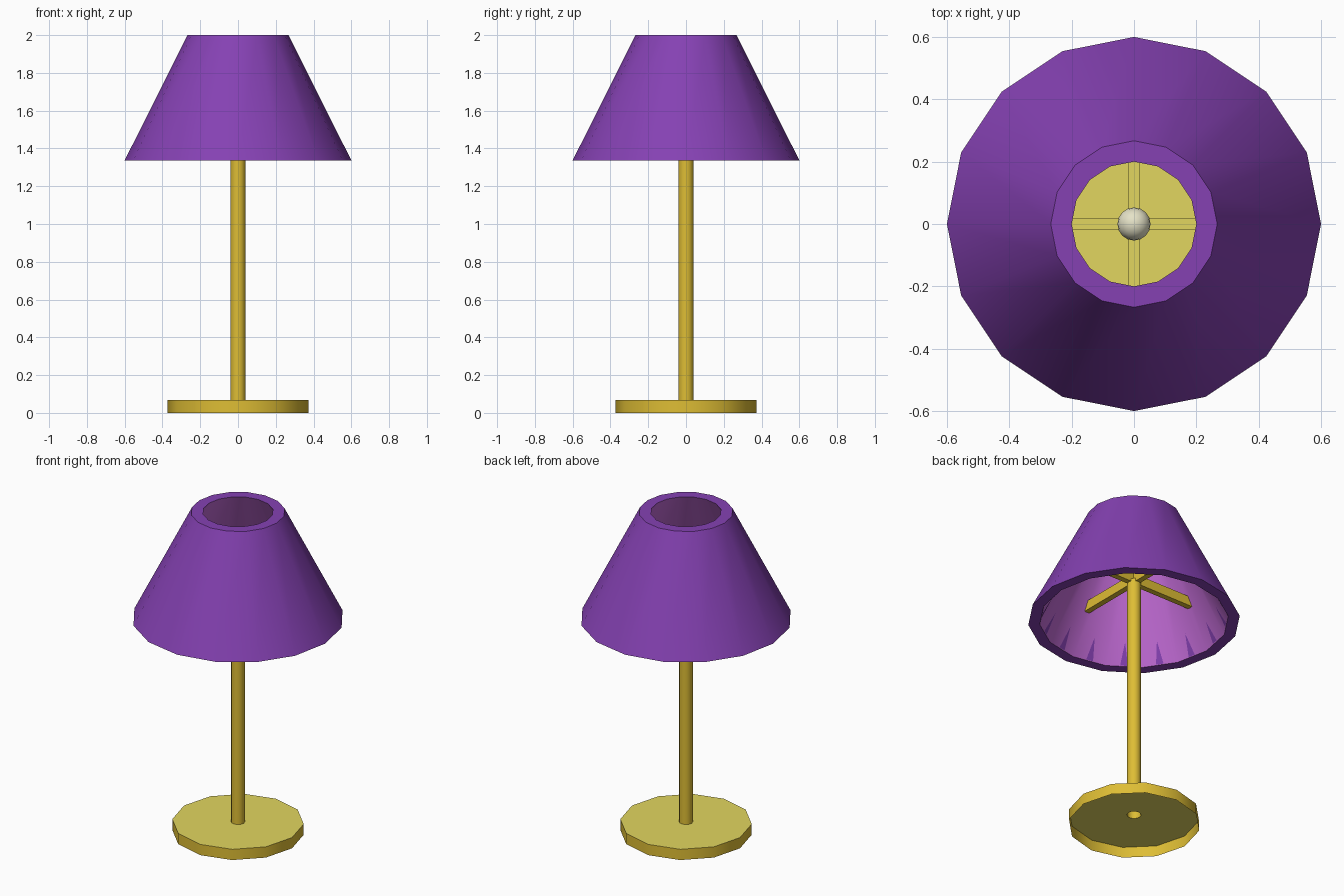
import bpy, bmesh, math

if "Cube" in bpy.data.objects:
    bpy.data.objects.remove(bpy.data.objects["Cube"])


def material(name, rgb):
    m = bpy.data.materials.new(name)
    m.diffuse_color = (*rgb, 1)
    m.use_nodes = True
    m.node_tree.nodes["Principled BSDF"].inputs["Base Color"].default_value = m.diffuse_color
    return m


purple = material("purple fabric", (0.235, 0.053, 0.45))
lining = material("pink lining", (0.53, 0.145, 0.66))
gold = material("gold metal", (0.73, 0.51, 0.035))
pale_gold = material("pale gold", (0.76, 0.67, 0.115))
cream = material("cream bulb", (0.78, 0.76, 0.57))


def make_object(name, bm, mats, smooth=True):
    me = bpy.data.meshes.new(name)
    bm.to_mesh(me)
    bm.free()
    for m in mats:
        me.materials.append(m)
    ob = bpy.data.objects.new(name, me)
    bpy.context.collection.objects.link(ob)
    if smooth:
        bpy.ops.object.select_all(action='DESELECT')
        ob.select_set(True)
        bpy.context.view_layer.objects.active = ob
        bpy.ops.object.shade_smooth_by_angle(angle=math.radians(40))
    return ob


def revolve(name, profile, sides, mats, slots, closed=False):
    """Turn an (r, z) profile about z; slots holds a material index per band."""
    bm = bmesh.new()
    rings = [[bm.verts.new((r * math.cos(2 * math.pi * i / sides),
                            r * math.sin(2 * math.pi * i / sides), z))
              for i in range(sides)] for r, z in profile]
    if closed:
        rings.append(rings[0])
    for a, b, slot in zip(rings, rings[1:], slots):
        for i in range(sides):
            j = (i + 1) % sides
            bm.faces.new((a[i], a[j], b[j], b[i])).material_index = slot
    return make_object(name, bm, mats)


# Base: disc with a wall, hollow and open underneath
revolve("base", [(0.373, 0), (0.373, 0.067), (0.04, 0.067)], 12,
        [gold, pale_gold], [0, 1])

# Pole, an open tube running up to the arms
revolve("pole", [(0.04, 0.067), (0.04, 1.59)], 12, [gold], [0])

# Shade: thick hollow cone with lined inside
revolve("shade", [(0.6, 1.337), (0.267, 2.0), (0.2, 2.0), (0.535, 1.337)], 16,
        [purple, lining], [0, 0, 1, 0], closed=True)

# Small purple points along the lower edge of the lining, one per facet
bm = bmesh.new()
for i in range(16):
    a = math.radians(22.5 * (i + 0.5))
    tri = []
    for side, z in ((0.022, 1.34), (-0.022, 1.34), (0, 1.46)):
        r = (0.535 - 0.505 * (z - 1.337)) * math.cos(math.radians(11.25)) - 0.002
        tri.append(bm.verts.new((r * math.cos(a) - side * math.sin(a),
                                 r * math.sin(a) + side * math.cos(a), z)))
    bm.faces.new(tri[::-1]).normal_flip()
    bm.normal_update()
for f in bm.faces:  # face the axis
    if f.normal.dot(f.calc_center_median()) > f.normal.z * f.calc_center_median().z:
        f.normal_flip()
make_object("lining_points", bm, [purple], smooth=False)

# Crossed arms carrying the shade
for name, size in (("arm_across", (0.84, 0.035, 0.058)),
                   ("arm_along", (0.035, 0.84, 0.058))):
    bm = bmesh.new()
    bmesh.ops.create_cube(bm, size=1)
    bmesh.ops.scale(bm, vec=size, verts=bm.verts)
    bmesh.ops.translate(bm, vec=(0, 0, 1.602), verts=bm.verts)
    bm.normal_update()
    for f in bm.faces:
        f.material_index = 1 if f.normal.z > 0.5 else 0
    make_object(name, bm, [gold, pale_gold], smooth=False)

# Bulb on top of the pole
bm = bmesh.new()
bmesh.ops.create_uvsphere(bm, u_segments=16, v_segments=10, radius=0.053)
bmesh.ops.translate(bm, vec=(0, 0, 1.68), verts=bm.verts)
make_object("bulb", bm, [cream])
